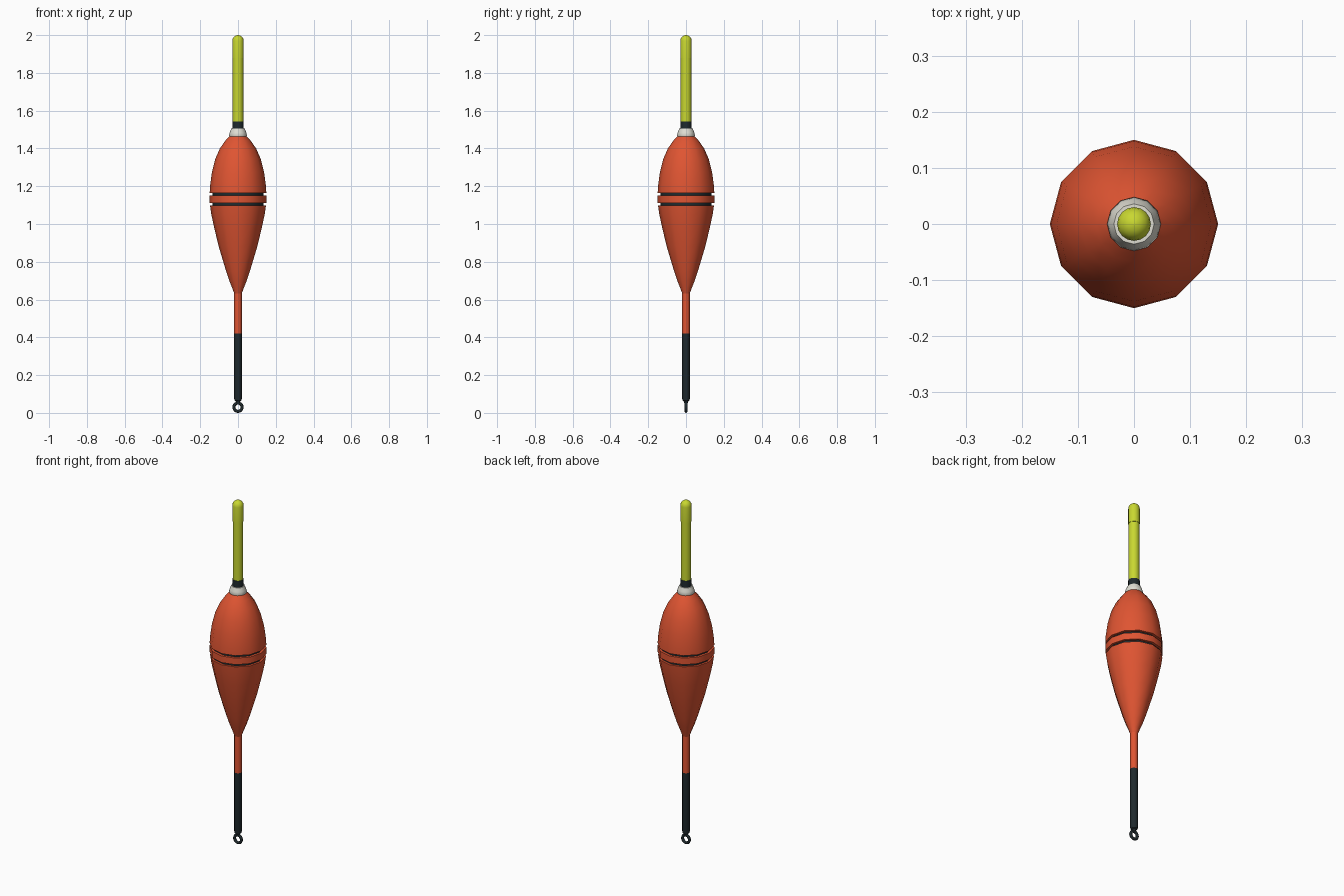
import bpy, bmesh, math

if "Cube" in bpy.data.objects:
    bpy.data.objects.remove(bpy.data.objects["Cube"])


def material(name, rgb):
    m = bpy.data.materials.new(name)
    m.diffuse_color = (*rgb, 1)
    m.use_nodes = True
    m.node_tree.nodes["Principled BSDF"].inputs["Base Color"].default_value = m.diffuse_color
    return m


RED = material("float_red", (0.74, 0.09, 0.032))
YELLOW = material("tip_yellow", (0.58, 0.68, 0.03))
DARK = material("dark_slate", (0.014, 0.023, 0.027))
WHITE = material("collar_white", (0.74, 0.73, 0.65))


def finish(obj, mats, angle):
    for m in mats:
        obj.data.materials.append(m)
    bpy.ops.object.select_all(action='DESELECT')
    obj.select_set(True)
    bpy.context.view_layer.objects.active = obj
    bpy.ops.object.shade_smooth_by_angle(angle=math.radians(angle))


def lathe(name, profile, mats, sides=12, rule=None, angle=40):
    """Turn (radius, z) points, listed bottom to top, around z and cap the ends."""
    bm = bmesh.new()
    rings = []
    for r, z in profile:
        rings.append([bm.verts.new((r * math.cos(2 * math.pi * i / sides),
                                    r * math.sin(2 * math.pi * i / sides), z))
                      for i in range(sides)])
    for k in range(len(rings) - 1):
        a, b = rings[k], rings[k + 1]
        for i in range(sides):
            j = (i + 1) % sides
            f = bm.faces.new((a[i], a[j], b[j], b[i]))
            if rule:
                f.material_index = rule(k)
    bm.faces.new(rings[0][::-1])
    bm.faces.new(rings[-1])
    mesh = bpy.data.meshes.new(name)
    bm.to_mesh(mesh)
    bm.free()
    obj = bpy.data.objects.new(name, mesh)
    bpy.context.collection.objects.link(obj)
    finish(obj, mats, angle)
    return obj


# Float body with two dark grooves around its widest part
R = 0.15
G = 0.136
lower = [(0.02, 0.632), (0.03, 0.66), (0.046, 0.70), (0.063, 0.75), (0.078, 0.80),
         (0.102, 0.88), (0.126, 0.98), (0.141, 1.05), (0.148, 1.098)]
grooves = [(G, 1.098), (G, 1.112), (R, 1.112), (R, 1.15), (G, 1.15), (G, 1.164)]
upper = [(R, 1.164), (0.148, 1.20), (0.138, 1.275), (0.12, 1.345), (0.096, 1.40),
         (0.068, 1.44), (0.044, 1.467)]
n = len(lower)
lathe("float_body", lower + grooves + upper, [RED, DARK],
      rule=lambda k: 1 if k in (n, n + 4) else 0)

# Stem: red upper part, dark lower part with a chamfered end
lathe("upper_stem", [(0.02, 0.42), (0.02, 0.64)], [RED])
lathe("lower_stem", [(0.010, 0.052), (0.012, 0.062), (0.018, 0.066), (0.02, 0.074),
                     (0.02, 0.42)], [DARK])

# Line eye at the foot
bpy.ops.mesh.primitive_torus_add(major_radius=0.022, minor_radius=0.008,
                                 major_segments=20, minor_segments=8,
                                 location=(0, 0, 0.03), rotation=(math.pi / 2, 0, 0))
eye = bpy.context.object
eye.name = "line_eye"
finish(eye, [DARK], 60)

# White collar and dark band above the body
lathe("collar", [(0.044, 1.46), (0.048, 1.468), (0.044, 1.484), (0.036, 1.505)], [WHITE])
lathe("antenna_band", [(0.03, 1.50), (0.03, 1.543)], [DARK], sides=16)

# Yellow antenna and its rounded tip cap
lathe("antenna", [(0.028, 1.54), (0.028, 1.89)], [YELLOW], sides=16)
dome = [(0.03 * math.cos(t), 1.97 + 0.03 * math.sin(t))
        for t in (math.radians(a) for a in (0, 22, 45, 67, 88))]
lathe("antenna_tip", [(0.03, 1.88)] + dome, [YELLOW], sides=16)
